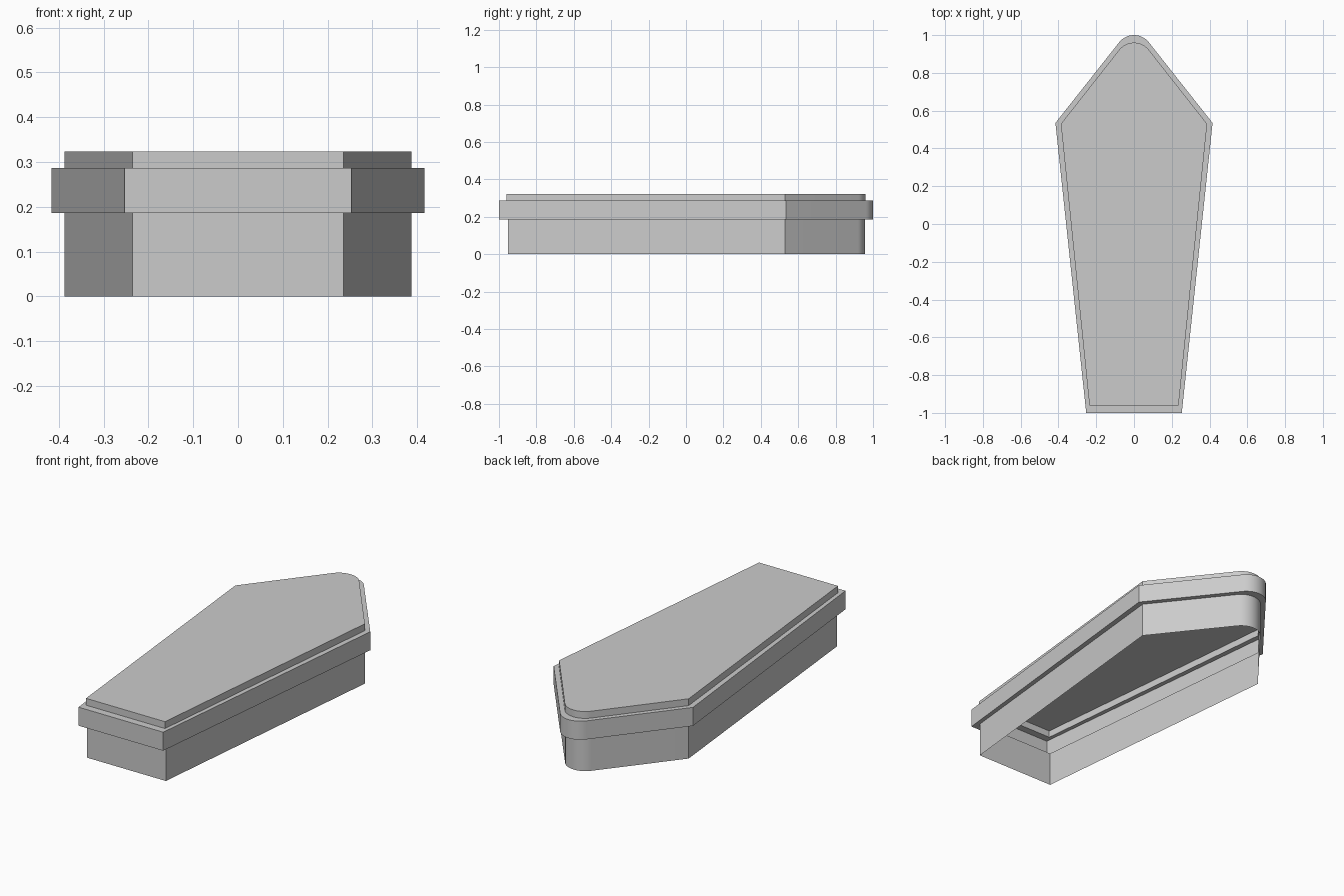
import bpy
import bmesh
from math import acos, atan2, cos, hypot, pi, sin

if "Cube" in bpy.data.objects:
    bpy.data.objects.remove(bpy.data.objects["Cube"], do_unlink=True)

grey = bpy.data.materials.new("plain grey")
grey.use_nodes = True
colour = (0.6, 0.6, 0.6, 1)
grey.diffuse_color = colour
grey.node_tree.nodes["Principled BSDF"].inputs["Base Color"].default_value = colour

ARC_STEPS = 20


def outline(foot_x, foot_y, shoulder_x, shoulder_y, tip_y, radius):
    """Tapered coffin outline, anticlockwise, with a rounded head."""
    centre_y = tip_y - radius
    dy = shoulder_y - centre_y
    start = atan2(dy, shoulder_x) + acos(radius / hypot(shoulder_x, dy))
    points = [(-foot_x, foot_y), (foot_x, foot_y), (shoulder_x, shoulder_y)]
    for i in range(ARC_STEPS + 1):
        a = start + (pi - 2 * start) * i / ARC_STEPS
        points.append((radius * cos(a), centre_y + radius * sin(a)))
    return points + [(-shoulder_x, shoulder_y)]


def shell(name, rings, capped=False):
    """Thin skin joining (outline, height) rings from bottom to top."""
    bm = bmesh.new()
    loops = [[bm.verts.new((x, y, z)) for x, y in shape] for shape, z in rings]
    for low, high in zip(loops, loops[1:]):
        for i in range(len(low)):
            j = (i + 1) % len(low)
            bm.faces.new((low[i], low[j], high[j], high[i]))
    if capped:
        bm.faces.new(loops[-1])
    mesh = bpy.data.meshes.new(name)
    bm.to_mesh(mesh)
    bm.free()
    mesh.materials.append(grey)
    obj = bpy.data.objects.new(name, mesh)
    bpy.context.collection.objects.link(obj)
    bpy.ops.object.select_all(action="DESELECT")
    obj.select_set(True)
    bpy.context.view_layer.objects.active = obj
    bpy.ops.object.shade_smooth_by_angle(angle=pi / 6)


box = outline(0.236, -0.953, 0.387, 0.53, 0.957, 0.10)
rim = outline(0.253, -1.0, 0.416, 0.535, 1.0, 0.10)
lid = outline(0.236, -0.96, 0.387, 0.53, 0.96, 0.10)
RIM_LOW, RIM_HIGH, TOP = 0.186, 0.286, 0.323

# Open-bottomed box walls
shell("box_walls", [(box, 0), (box, RIM_LOW)])

# Overhanging rim with its lower and upper ledges
shell("lid_rim", [(box, RIM_LOW), (rim, RIM_LOW), (rim, RIM_HIGH), (lid, RIM_HIGH)])

# Raised lid panel
shell("lid_panel", [(lid, RIM_HIGH), (lid, TOP)], capped=True)
